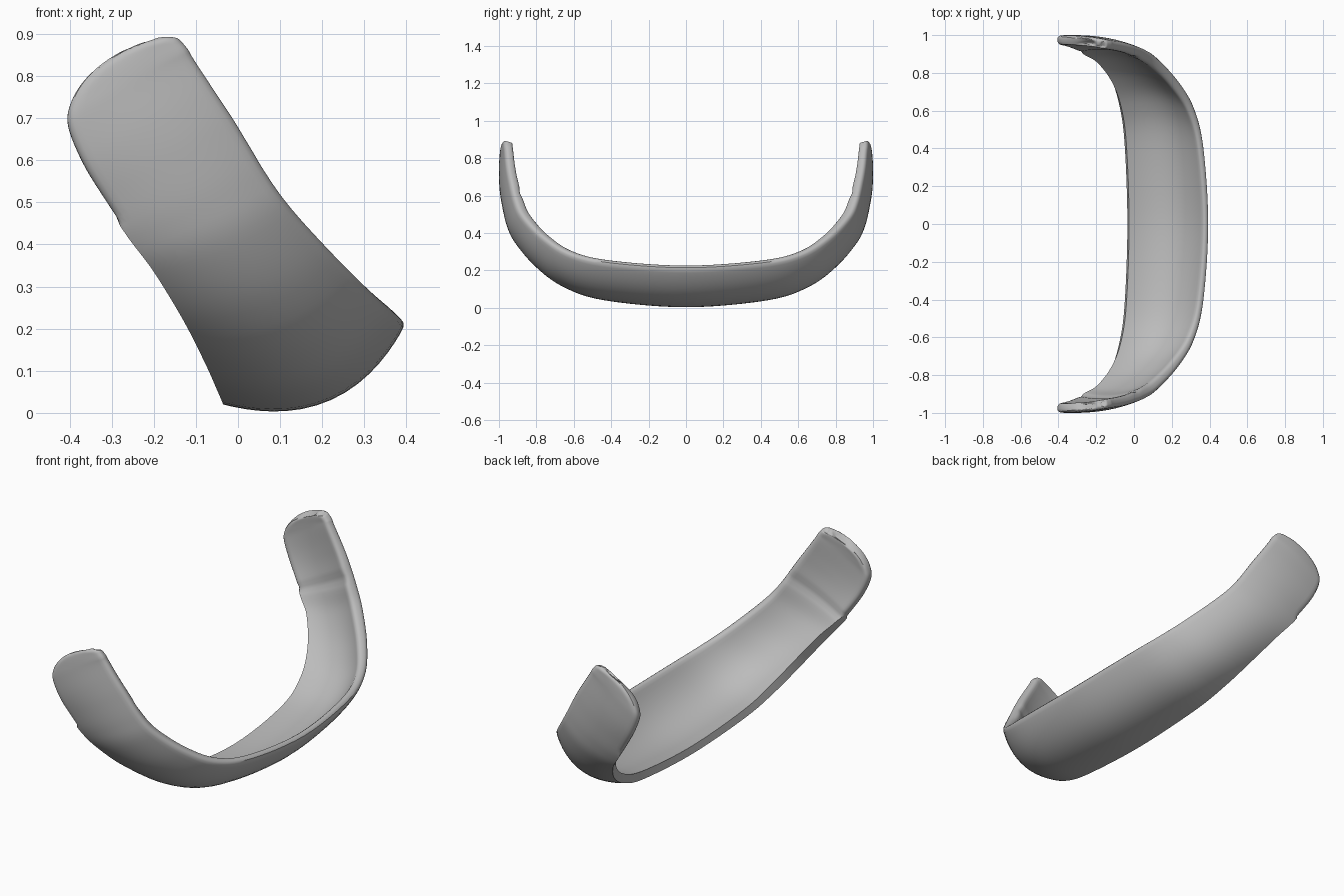
import bpy, bmesh, math
from mathutils import Vector, kdtree

cube = bpy.data.objects.get("Cube")
if cube:
    bpy.data.objects.remove(cube, do_unlink=True)

# Half of the band: lower edge, upper edge, outward bulge, thickness
HALF = [
    ((-.035, 0, .02), (.40, 0, .215), .095, .037),
    ((-.05, .43, .055), (.375, .40, .24), .09, .04),
    ((-.08, .64, .122), (.325, .61, .285), .08, .046),
    ((-.13, .79, .22), (.24, .755, .37), .06, .054),
    ((-.20, .90, .335), (.135, .87, .485), .042, .06),
    ((-.26, .945, .415), (.07, .915, .575), .033, .06),
    ((-.32, .97, .505), (0, .943, .69), .028, .054),
    ((-.37, .988, .59), (-.05, .957, .765), .022, .052),
    ((-.405, .996, .68), (-.10, .966, .84), .016, .05),
    ((-.398, .996, .74), (-.115, .97, .865), .013, .05),
    ((-.36, .994, .80), (-.13, .971, .883), .01, .05),
    ((-.30, .988, .85), (-.145, .972, .895), .007, .048),
    ((-.22, .979, .888), (-.17, .973, .90), .003, .045),
]
LAST = len(HALF) - 1
SUB, ACROSS, SEAM = 6, 20, 5.4


def station(i):
    """Station i, mirrored to the other arm when i is negative."""
    i = max(-LAST, min(LAST, i))
    low, up, bulge, thick = HALF[abs(i)]
    flip = Vector((1, -1 if i < 0 else 1, 1))
    return Vector(low) * flip, Vector(up) * flip, bulge, thick


def spline(a, b, c, d, t):
    return (b * 2 + (c - a) * t + (a * 2 - b * 5 + c * 4 - d) * t * t
            + (b * 3 - a - c * 3 + d) * t ** 3) * 0.5


def sample(s):
    i = min(math.floor(s), LAST - 1)
    quad = [station(i + k) for k in (-1, 0, 1, 2)]
    return [spline(*column, s - i) for column in zip(*quad)]


# Outer surface as rows of points across the band
params = [k / SUB for k in range(-LAST * SUB, LAST * SUB + 1)]
rows = [sample(s) for s in params]
mids = [(r[0] + r[1]) / 2 for r in rows]
across = [(1 - math.cos(math.pi * k / ACROSS)) / 2 for k in range(ACROSS + 1)]
bm = bmesh.new()
outer = []
for n, (low, up, bulge, thick) in enumerate(rows):
    along = mids[min(n + 1, len(mids) - 1)] - mids[max(n - 1, 0)]
    out = along.cross(up - low).normalized()
    if out.dot(mids[n] - Vector((0, 0, .9))) < 0:
        out.negate()
    outer.append([bm.verts.new(low.lerp(up, v) + out * bulge * 4 * v * (1 - v))
                  for v in across])


def skin(grid, flip=False):
    for a, b in zip(grid, grid[1:]):
        for j in range(ACROSS):
            loop = (a[j], a[j + 1], b[j + 1], b[j])
            bm.faces.new(loop[::-1] if flip else loop)


skin(outer)
bm.normal_update()
centre = outer[len(outer) // 2][ACROSS // 2]
sign = 1 if centre.normal.z < 0 else -1

# Edges that are rounded over: the upper rim and the outline of both end pads
rounded = [row[-1].co.copy() for row in outer]
rounded += [v.co.copy() for row in (outer[0], outer[-1]) for v in row]
rounded += [row[0].co.copy() for row, s in zip(outer, params) if abs(s) > SEAM]
tree = kdtree.KDTree(len(rounded))
for k, co in enumerate(rounded):
    tree.insert(co, k)
tree.balance()

# Inner surface, with a shallow seam where each end pad begins
inner, moved = [], []
for row, (_, _, _, thick), s in zip(outer, rows, params):
    thick -= .008 * math.exp(-((abs(s) - SEAM) / .17) ** 2)
    line = []
    for v in row:
        gap = min(1, tree.find(v.co)[2] / .022)
        cut = thick * .38 * (1 - math.sqrt(1 - (1 - gap) ** 2))
        normal = v.normal * sign
        line.append(bm.verts.new(v.co - normal * (thick - cut)))
        moved.append((v, v.co - normal * cut))
    inner.append(line)
for v, co in moved:
    v.co = co
skin(inner, True)


# Rim joining the two surfaces
def border(grid):
    return (grid[0] + [r[-1] for r in grid[1:]] + grid[-1][-2::-1]
            + [r[0] for r in grid[-2:0:-1]])


ring_out, ring_in = border(outer), border(inner)
for k in range(len(ring_out)):
    bm.faces.new((ring_out[k - 1], ring_out[k], ring_in[k], ring_in[k - 1]))
bmesh.ops.recalc_face_normals(bm, faces=bm.faces[:])

mesh = bpy.data.meshes.new("curved_band")
bm.to_mesh(mesh)
bm.free()
band = bpy.data.objects.new("curved_band", mesh)
bpy.context.collection.objects.link(band)

# Plain grey finish
grey = bpy.data.materials.new("plain_grey")
grey.use_nodes = True
colour = (.5, .5, .5, 1)
grey.diffuse_color = colour
grey.node_tree.nodes["Principled BSDF"].inputs["Base Color"].default_value = colour
mesh.materials.append(grey)

bpy.ops.object.select_all(action="DESELECT")
band.select_set(True)
bpy.context.view_layer.objects.active = band
bpy.ops.object.shade_smooth_by_angle(angle=math.radians(38))
